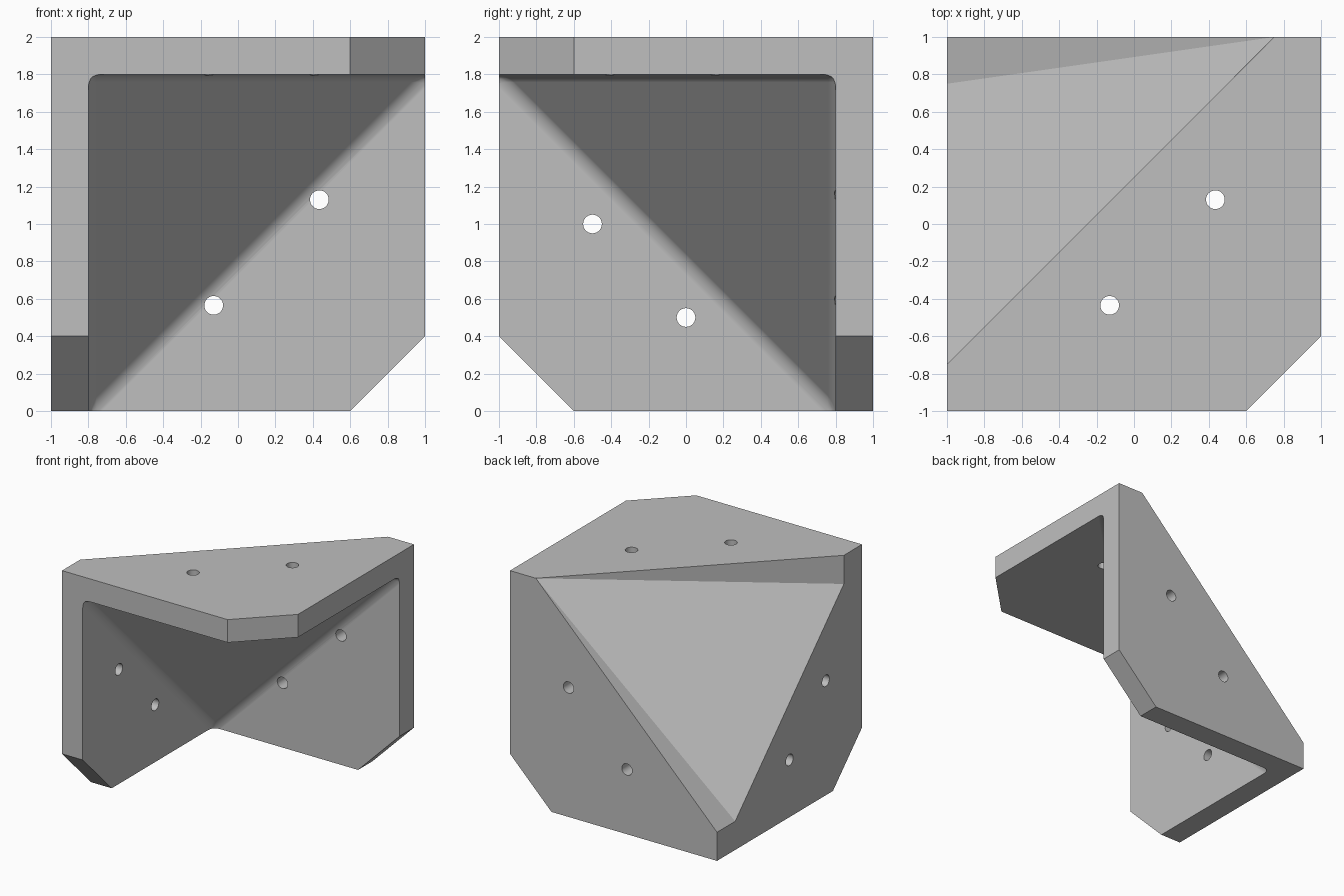
import bpy, bmesh
from mathutils import Vector, Matrix

if "Cube" in bpy.data.objects:
    bpy.data.objects.remove(bpy.data.objects["Cube"], do_unlink=True)

grey = bpy.data.materials.new("plain_grey")
grey.use_nodes = True
grey.diffuse_color = (0.52, 0.52, 0.52, 1)
grey.node_tree.nodes["Principled BSDF"].inputs["Base Color"].default_value = grey.diffuse_color


def box(lo, hi):
    bm = bmesh.new()
    lo, hi = Vector(lo), Vector(hi)
    size = hi - lo
    bmesh.ops.create_cube(bm, size=1, matrix=Matrix.Translation((lo + hi) / 2) @ Matrix.Diagonal((*size, 1)))
    return bm


def slice_off(bm, point, normal):
    """Remove everything beyond the plane and cap the opening."""
    cut = bmesh.ops.bisect_plane(bm, geom=bm.verts[:] + bm.edges[:] + bm.faces[:], dist=1e-5,
                                 plane_co=point, plane_no=normal, clear_outer=True)
    edges = [e for e in cut["geom_cut"] if isinstance(e, bmesh.types.BMEdge)]
    bmesh.ops.edgenet_fill(bm, edges=edges)
    bmesh.ops.recalc_face_normals(bm, faces=bm.faces[:])
    bm.normal_update()


def to_object(bm, name):
    bmesh.ops.recalc_face_normals(bm, faces=bm.faces[:])
    mesh = bpy.data.meshes.new(name)
    bm.to_mesh(mesh)
    bm.free()
    mesh.materials.append(grey)
    ob = bpy.data.objects.new(name, mesh)
    bpy.context.collection.objects.link(ob)
    return ob


# Outer block with the three free plate corners chamfered
bm = box((-1, -1, 0), (1, 1, 2))
slice_off(bm, (0.6, -1, 0), (1, -1, 0))
slice_off(bm, (0.6, 0, 0), (1, 0, -1))
slice_off(bm, (0, -0.6, 0), (0, -1, -1))
bracket = to_object(bm, "corner_bracket")

# Cavity: leaves three plates and a sloped gusset, with rounded inner edges
bm = box((-0.8, -2, -1), (2, 0.8, 1.8))
inward = Vector((-1, 1, 1))
slice_off(bm, (-0.8, 0.8, 0), inward)
inner = [e for e in bm.edges if all(f.normal.dot(inward) > 0.1 for f in e.link_faces)]
bmesh.ops.bevel(bm, geom=inner, offset=0.052, offset_type='OFFSET', segments=6,
                profile=0.5, affect='EDGES', clamp_overlap=False)
cutters = [to_object(bm, "cavity_cutter")]

# Outer corner: a slanted facet bounded by two thin walls that meet at one point
apex = Vector((0.75, 1, 2))
reach = 1.2
low, high = apex.y - 1.75 * reach, apex.z - 1.75 * reach
x = apex.x - 1.75 * reach
points = [apex, (apex.x, 1, 3), (apex.x, 3, 2), (apex.x, 3, 3),
          (x, low, 2 - 0.25 * reach), (x, 1 - 0.25 * reach, high),
          (x, low, 3), (x, 3, high), (x, 3, 3)]
bm = bmesh.new()
for p in points:
    bm.verts.new(p)
bmesh.ops.convex_hull(bm, input=bm.verts[:])
bmesh.ops.dissolve_limit(bm, angle_limit=0.001, verts=bm.verts[:], edges=bm.edges[:])
cutters.append(to_object(bm, "outer_corner_cutter"))

# Two screw holes through each plate
holes = [((-0.13, 0.9, 0.565), 'X'), ((0.435, 0.9, 1.13), 'X'),
         ((-0.9, -0.5, 1), 'Y'), ((-0.9, 0, 0.5), 'Y'),
         ((-0.13, -0.435, 1.9), 'Z'), ((0.435, 0.13, 1.9), 'Z')]
for centre, turn in holes:
    bm = bmesh.new()
    bmesh.ops.create_cone(bm, cap_ends=True, segments=32, radius1=0.05, radius2=0.05, depth=0.5,
                          matrix=Matrix.Translation(centre) @ Matrix.Rotation(1.5707963, 4, turn))
    cutters.append(to_object(bm, "screw_hole_cutter"))

# Cut the block, then drop the cutters
bpy.ops.object.select_all(action='DESELECT')
bpy.context.view_layer.objects.active = bracket
bracket.select_set(True)
for cutter in cutters:
    cutter.hide_render = True
    mod = bracket.modifiers.new("cut", 'BOOLEAN')
    mod.operation = 'DIFFERENCE'
    mod.solver = 'EXACT'
    mod.object = cutter
    bpy.ops.object.modifier_apply(modifier=mod.name)
    bpy.data.objects.remove(cutter, do_unlink=True)

# Smooth fillets and holes, crisp flat faces
bpy.ops.object.shade_smooth_by_angle(angle=0.5)
weighted = bracket.modifiers.new("even_shading", 'WEIGHTED_NORMAL')
weighted.keep_sharp = True
